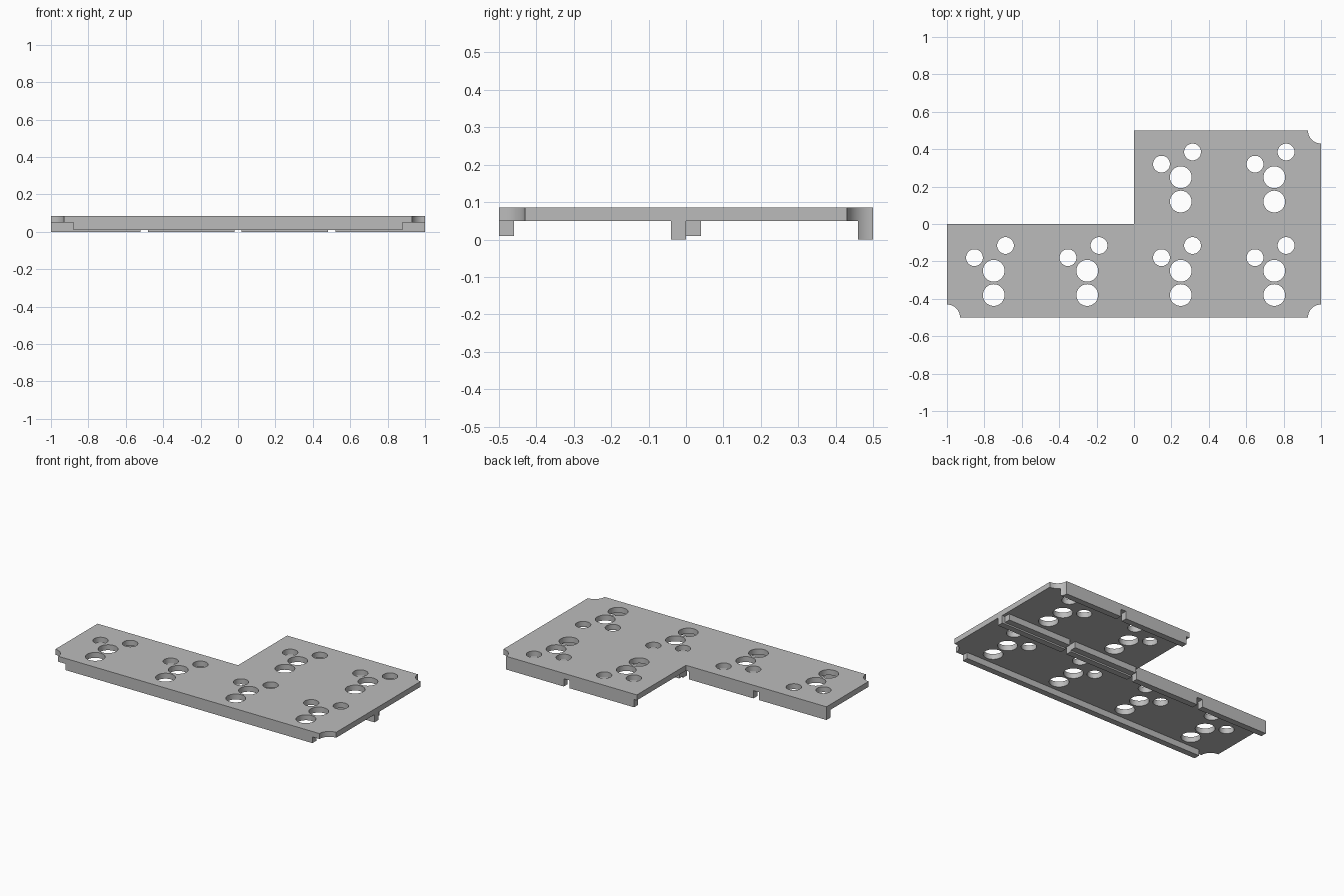
import bpy
from math import sin, cos, pi, asin

cube = bpy.data.objects.get("Cube")
if cube:
    bpy.data.objects.remove(cube, do_unlink=True)

grey = bpy.data.materials.new("plain_grey")
grey.use_nodes = True
grey.diffuse_color = (0.5, 0.5, 0.5, 1)
grey.node_tree.nodes["Principled BSDF"].inputs["Base Color"].default_value = (0.5, 0.5, 0.5, 1)

PLATE_BOTTOM, PLATE_TOP = 0.05, 0.085
RIB = 0.04       # rib thickness
GAP = 0.02       # half width of the slots between rib sections
CORNER = 0.07    # radius of the scooped corners


def arc(cx, cy, r, start, end, steps):
    return [(cx + r * cos(start + (end - start) * i / steps),
             cy + r * sin(start + (end - start) * i / steps)) for i in range(steps + 1)]


def prism(name, loops, z0, z1):
    """Extrude a flat outline; any inner loops become holes."""
    curve = bpy.data.curves.new(name, "CURVE")
    curve.dimensions = "2D"
    curve.fill_mode = "BOTH"
    curve.extrude = (z1 - z0) / 2
    for loop in loops:
        spline = curve.splines.new("POLY")
        spline.points.add(len(loop) - 1)
        for point, (x, y) in zip(spline.points, loop):
            point.co = (x, y, 0, 1)
        spline.use_cyclic_u = True
    obj = bpy.data.objects.new(name, curve)
    bpy.context.collection.objects.link(obj)
    obj.location.z = (z0 + z1) / 2
    bpy.ops.object.select_all(action="DESELECT")
    obj.select_set(True)
    bpy.context.view_layer.objects.active = obj
    bpy.ops.object.convert(target="MESH")
    obj = bpy.context.object
    obj.data.materials.clear()
    obj.data.materials.append(grey)
    bpy.ops.object.shade_smooth_by_angle()
    return obj


def bar(name, x0, x1, y0, y1, z0):
    return prism(name, [[(x0, y0), (x1, y0), (x1, y1), (x0, y1)]], z0, PLATE_BOTTOM)


# L-shaped plate with three scooped corners
outline = [(-1, 0)]
outline += arc(-1, -0.5, CORNER, pi / 2, 0, 12)
outline += arc(1, -0.5, CORNER, pi, pi / 2, 12)
outline += arc(1, 0.5, CORNER, 3 * pi / 2, pi, 12)
outline += [(0, 0.5), (0, 0)]

# Four holes in each of the six square cells
holes = []
cells = [(-0.75, -0.25), (-0.25, -0.25), (0.25, -0.25), (0.75, -0.25), (0.25, 0.25), (0.75, 0.25)]
for cx, cy in cells:
    for dx, dy, r in [(0, 0, 0.058), (0, -0.13, 0.058), (-0.103, 0.07, 0.045), (0.063, 0.135, 0.045)]:
        holes.append(arc(cx + dx, cy + dy, r, 0, 2 * pi, 40)[:-1])
prism("plate", [outline] + holes, PLATE_BOTTOM, PLATE_TOP)

# Shallow front rib
bar("front_rib", -0.88, 0.88, -0.5, -0.5 + RIB, 0.01)

# Deep middle rib in slotted sections
for i, x in enumerate([-1, -0.5, 0, 0.5]):
    left = x if x == -1 else x + GAP
    right = 1 if x == 0.5 else x + 0.5 - GAP
    bar(f"middle_rib_{i + 1}", left, right, -RIB, 0, 0)

# Shallow rib beside the middle rib, under the raised half of the L
bar("inner_rib_right", GAP, 0.5 - GAP, 0, RIB, 0.01)
bar("inner_rib_left", 0.5 + GAP, 1 - GAP, 0, RIB, 0.01)

# Deep back rib, its outer end following the scooped corner
bar("back_rib_right", GAP, 0.5 - GAP, 0.5 - RIB, 0.5, 0)
end = arc(1, 0.5, CORNER, pi + asin(RIB / CORNER), pi, 6)
prism("back_rib_left", [[(0.5 + GAP, 0.5 - RIB)] + end + [(0.5 + GAP, 0.5)]], 0, PLATE_BOTTOM)
